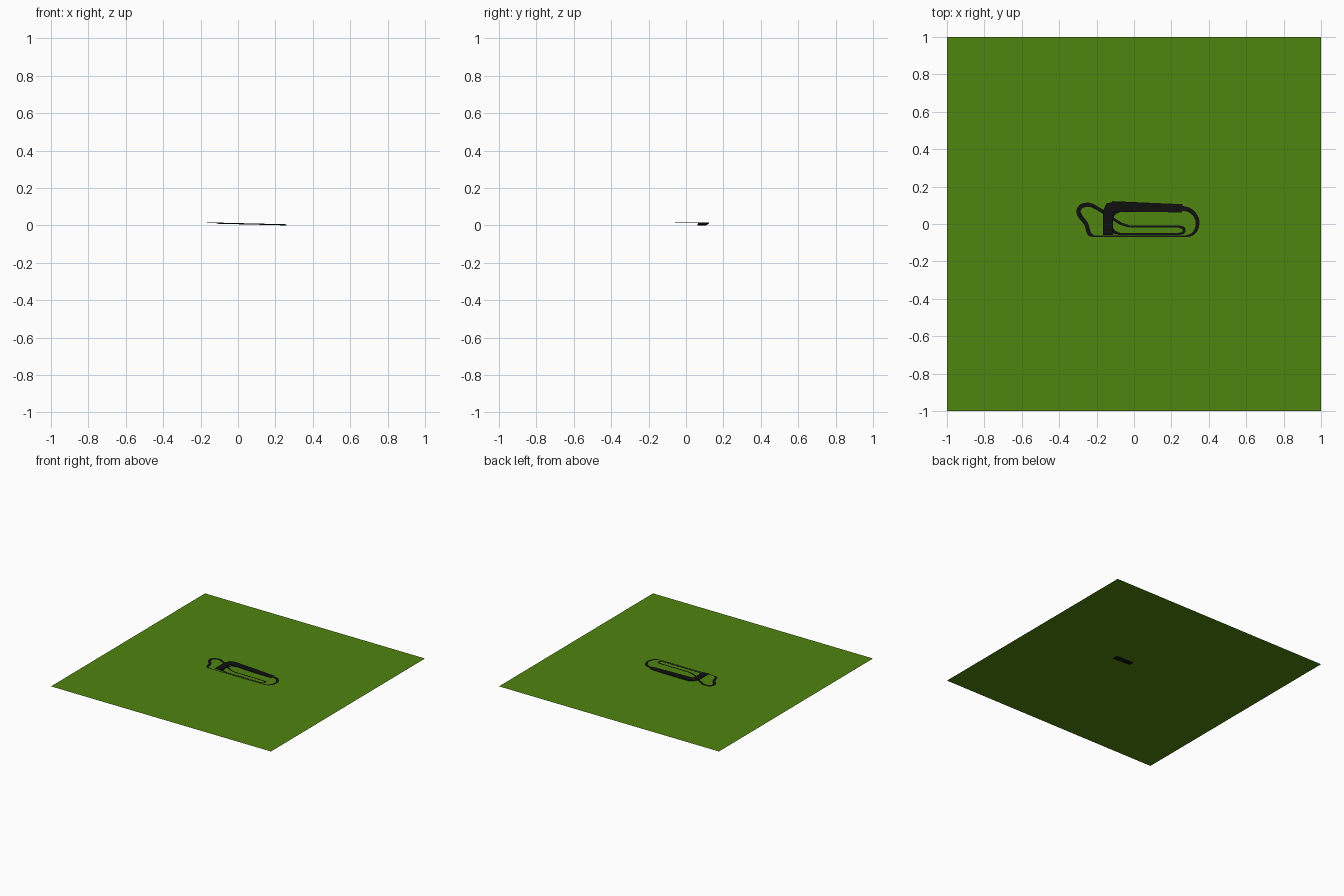
import bpy
from mathutils import Vector

if "Cube" in bpy.data.objects:
    bpy.data.objects.remove(bpy.data.objects["Cube"])

BASE = 0.004  # height of the grass sheet


def material(name, col):
    m = bpy.data.materials.new(name)
    m.diffuse_color = (*col, 1)
    m.use_nodes = True
    m.node_tree.nodes["Principled BSDF"].inputs["Base Color"].default_value = m.diffuse_color
    return m


grass = material("grass green", (0.080, 0.235, 0.005))
tarmac = material("tarmac black", (0.005, 0.005, 0.005))


def make(name, verts, faces, mat):
    me = bpy.data.meshes.new(name)
    me.from_pydata(verts, [], faces)
    me.materials.append(mat)
    ob = bpy.data.objects.new(name, me)
    bpy.context.collection.objects.link(ob)
    return ob


def smooth_path(pts, n=4):
    """Catmull-Rom through (x, y, width) points."""
    p = [Vector(q) for q in pts]
    p = [2 * p[0] - p[1]] + p + [2 * p[-1] - p[-2]]
    out = []
    for a, b, c, d in zip(p, p[1:], p[2:], p[3:]):
        for i in range(n):
            t = i / n
            out.append(0.5 * (2 * b + (c - a) * t + (2 * a - 5 * b + 4 * c - d) * t * t
                              + (3 * b - a - 3 * c + d) * t ** 3))
    return out + [p[-2]]


def ribbon(name, pts, height, thick=0.0, n=4):
    """Road strip along pts; height is a function of x."""
    path = smooth_path(pts, n) if n > 1 else [Vector(q) for q in pts]
    verts, faces = [], []
    for i, q in enumerate(path):
        d = path[min(i + 1, len(path) - 1)] - path[max(i - 1, 0)]
        side = Vector((-d.y, d.x)).normalized() * q.z / 2
        for s in (1, -1):
            x, y = q.x + s * side.x, q.y + s * side.y
            verts.append((x, y, height(x)))
        if i:
            k = 2 * i
            faces.append((k - 2, k - 1, k + 1, k))
    ob = make(name, verts, faces, tarmac)
    if thick:
        m = ob.modifiers.new("thickness", "SOLIDIFY")
        m.thickness = thick
        m.offset = -1
    return ob


def flat(x):
    return BASE + 0.002


def tilted(x):
    return 0.0135 - 0.0105 * (x + 0.17) / 0.43 + 0.003


# Grass sheet
make("grass_field", [(-1, -1, BASE), (1, -1, BASE), (1, 1, BASE), (-1, 1, BASE)],
     [(0, 1, 2, 3)], grass)

# Right-hand bend
ribbon("right_bend", [(0.25, 0.085, 0.026), (0.295, 0.075, 0.024), (0.328, 0.045, 0.022),
                      (0.340, 0.008, 0.020), (0.332, -0.030, 0.018),
                      (0.310, -0.056, 0.014), (0.275, -0.066, 0.010)], flat)

# Long outer straight
ribbon("outer_straight", [(0.28, -0.066, 0.009), (-0.22, -0.066, 0.009)], flat, n=1)

# Left loop leading to the diagonal and the inner hairpin
ribbon("left_loop", [(-0.215, -0.066, 0.010), (-0.240, -0.050, 0.022), (-0.256, 0.0, 0.022),
                     (-0.285, 0.038, 0.024), (-0.297, 0.070, 0.024),
                     (-0.277, 0.097, 0.024), (-0.235, 0.102, 0.022),
                     (-0.195, 0.083, 0.020), (-0.150, 0.055, 0.018),
                     (-0.115, 0.030, 0.016), (-0.070, 0.002, 0.014),
                     (-0.020, -0.014, 0.012)], flat)
ribbon("inner_straight", [(-0.02, -0.014, 0.012), (0.245, -0.014, 0.012)], flat, n=1)
ribbon("inner_hairpin", [(0.240, -0.014, 0.013), (0.262, -0.021, 0.015), (0.268, -0.034, 0.015),
                         (0.262, -0.047, 0.014), (0.240, -0.053, 0.012)], flat)
ribbon("inner_return", [(0.245, -0.053, 0.011), (-0.08, -0.053, 0.011)], flat, n=1)
ribbon("return_bend", [(-0.075, -0.053, 0.011), (-0.100, -0.046, 0.018),
                       (-0.118, -0.030, 0.020), (-0.125, 0.0, 0.020)], flat)

# Curved inside edge of the corner
ribbon("corner_inside", [(-0.120, -0.01, 0.012), (-0.115, 0.035, 0.014),
                         (-0.100, 0.060, 0.016), (-0.070, 0.074, 0.016)], flat)

# Wide raised sections, sloping down to the right
ribbon("wide_short_straight", [(-0.140, -0.058, 0.054), (-0.140, 0.070, 0.054)],
       tilted, 0.003, n=1)
ribbon("wide_corner", [(-0.140, 0.060, 0.054), (-0.128, 0.086, 0.062), (-0.100, 0.093, 0.055)],
       tilted, 0.003, n=1)
ribbon("wide_long_straight", [(-0.115, 0.094, 0.056), (0.258, 0.084, 0.044)],
       tilted, 0.006, n=1)

# Rest the lowest point on z = 0
bpy.context.view_layer.update()
dg = bpy.context.evaluated_depsgraph_get()
low = min((v.co.z for o in bpy.context.scene.objects
           for v in o.evaluated_get(dg).data.vertices), default=0)
for o in bpy.context.scene.objects:
    o.location.z -= low
